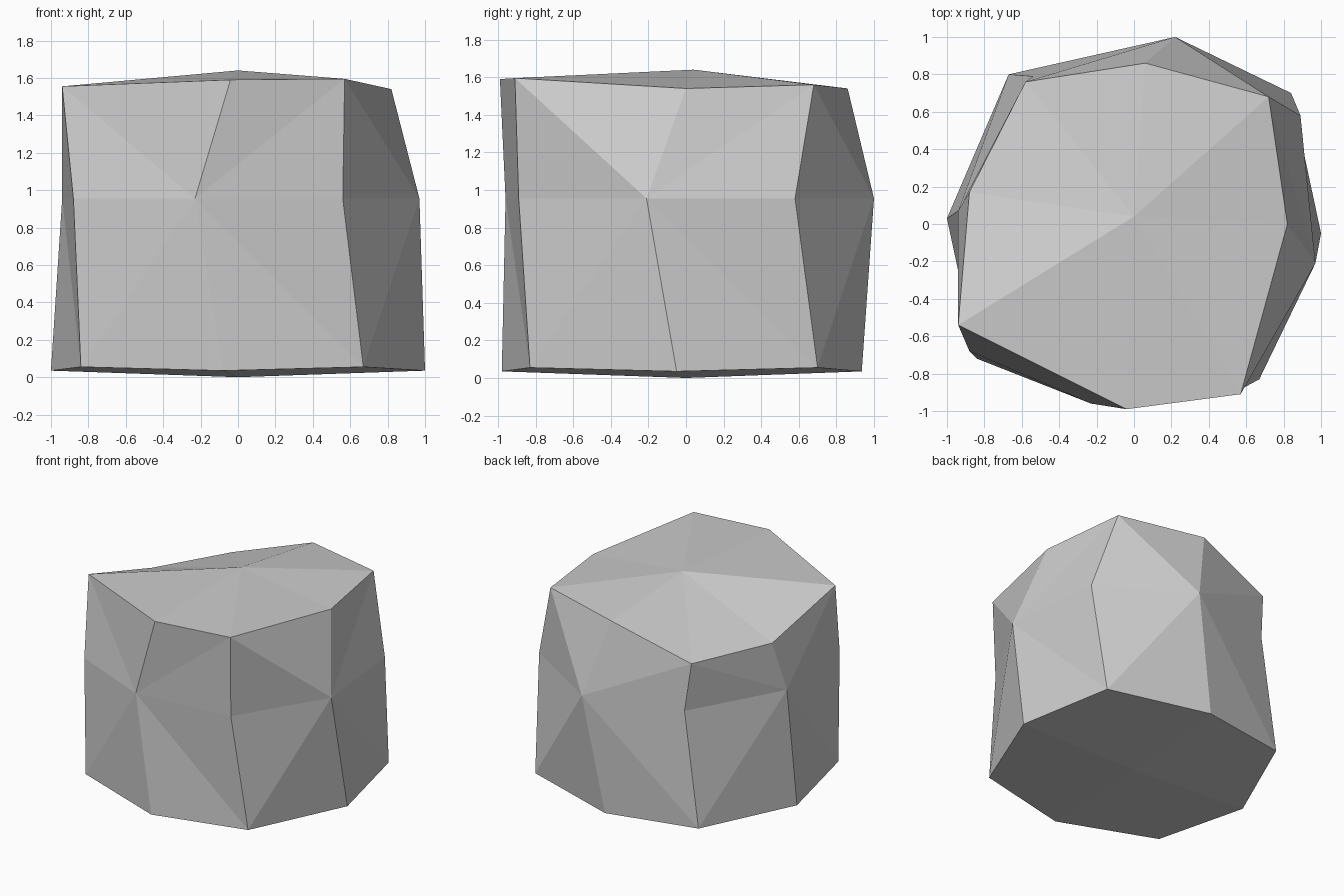
import bpy
import bmesh

# Remove the default cube
default_cube = bpy.data.objects.get("Cube")
if default_cube:
    bpy.data.objects.remove(default_cube, do_unlink=True)


def make_material(name, value):
    material = bpy.data.materials.new(name)
    material.use_nodes = True
    colour = (value, value, value, 1.0)
    material.diffuse_color = colour
    material.node_tree.nodes["Principled BSDF"].inputs["Base Color"].default_value = colour
    return material


def add_ring(bm, outline, heights):
    return [bm.verts.new((x, y, z)) for (x, y), z in zip(outline, heights)]


def add_fan(bm, centre, rim):
    # Triangles from a raised centre to every point of a closed rim
    for first, second in zip(rim, rim[1:] + rim[:1]):
        bm.faces.new((centre, first, second))


# Uneven eight-point outlines, anticlockwise from the front left corner:
# corners and side middles alternate
base_outline = [(-.84, -.72), (-.08, -.98), (.67, -.83), (1, -.05),
                (.84, .7), (.06, .935), (-.67, .8), (-1, .03)]
waist_outline = [(-.88, -.68), (-.23, -.96), (.56, -.89), (.97, -.21),
                 (.89, .58), (.22, 1), (-.54, .79), (-.94, .07)]
top_outline = [(-.94, -.54), (-.04, -.99), (.57, -.91), (.82, 0),
               (.72, .68), (.06, .86), (-.58, .76), (-.88, .17)]
top_heights = [1.555, 1.59, 1.595, 1.54, 1.56, 1.54, 1.33, 1.35]

bm = bmesh.new()
base = add_ring(bm, base_outline, [.055, .035] * 4)
waist = add_ring(bm, waist_outline, [.955] * 8)
top = add_ring(bm, top_outline, top_heights)

# Shallow peaks closing the top and the underside
add_fan(bm, bm.verts.new((0, .04, 1.64)), top)
add_fan(bm, bm.verts.new((0, 0, 0)), base)

# Four sides, each a fan around the middle point of its waist
for middle in range(1, len(waist), 2):
    left, right = middle - 1, (middle + 1) % len(waist)
    rim = [base[left], base[middle], base[right], waist[right],
           top[right], top[middle], top[left], waist[left]]
    add_fan(bm, waist[middle], rim)

bmesh.ops.recalc_face_normals(bm, faces=bm.faces)

# Faceted boulder with flat shading
mesh = bpy.data.meshes.new("boulder")
bm.to_mesh(mesh)
bm.free()
mesh.materials.append(make_material("stone grey", .6))
boulder = bpy.data.objects.new("boulder", mesh)
bpy.context.collection.objects.link(boulder)
